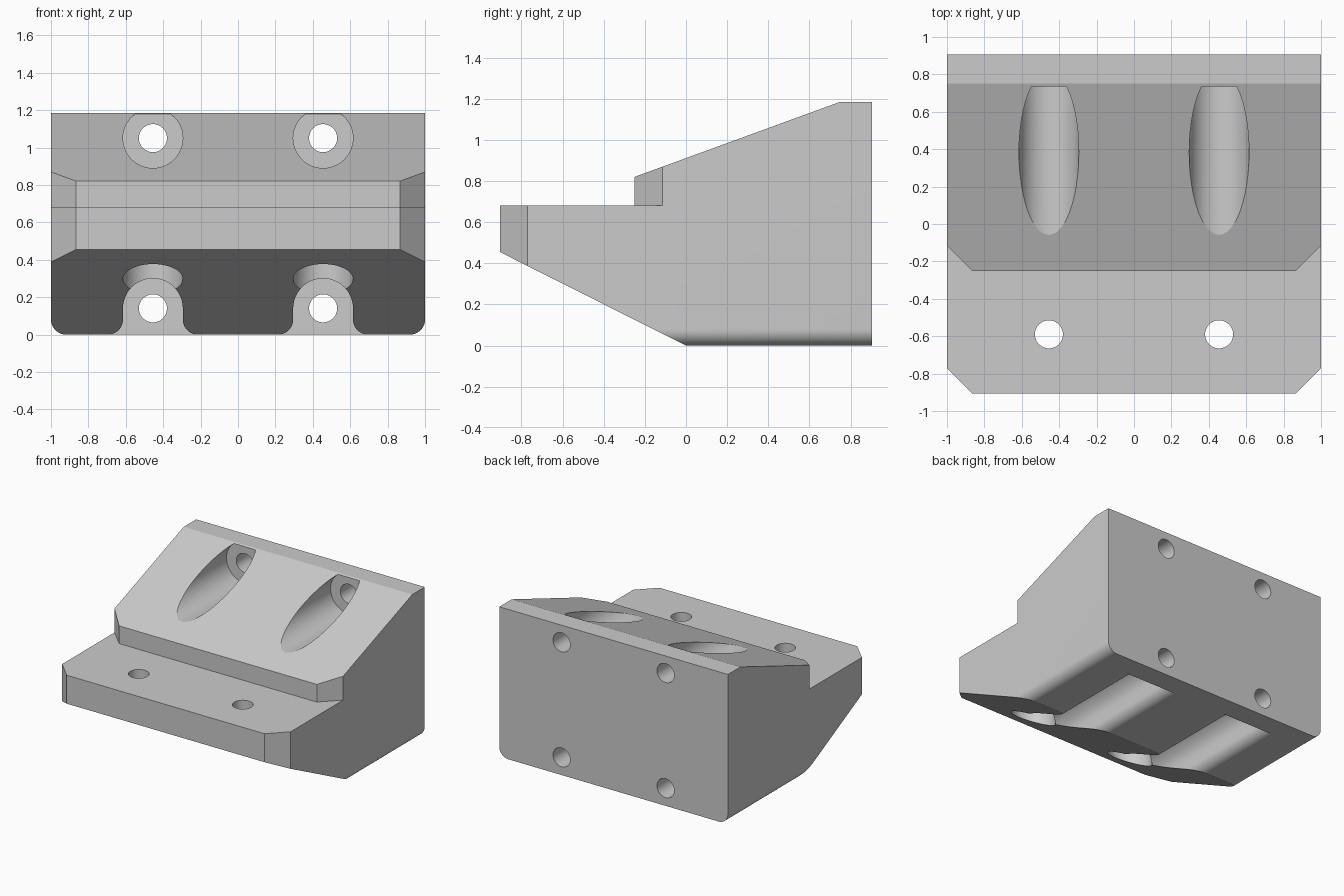
import bpy, bmesh
from math import sin, cos, radians
from mathutils import Vector

cube = bpy.data.objects.get("Cube")
if cube:
    bpy.data.objects.remove(cube, do_unlink=True)

BOLT_X, BOLT_R, HEAD_R = 0.455, 0.075, 0.16
LOW_Z, HIGH_Z, BOLT_Y = 0.14, 1.05, -0.59
WALL_Y, FILLET = 0.735, 0.08


def arc(cx, cy, r, start, end, steps):
    angles = [radians(start + (end - start) * i / steps) for i in range(steps + 1)]
    return [(cx + r * cos(a), cy + r * sin(a)) for a in angles]


def prism(name, profile, axis, low, high):
    """Extrude a 2D profile along one axis; the profile fills the other two."""
    place = {"x": lambda a, b, t: (t, a, b),
             "y": lambda a, b, t: (a, t, b),
             "z": lambda a, b, t: (a, b, t)}[axis]
    bm = bmesh.new()
    face = bm.faces.new([bm.verts.new(place(a, b, low)) for a, b in profile])
    new = bmesh.ops.extrude_face_region(bm, geom=[face])["geom"]
    shift = Vector(place(0, 0, high - low))
    bmesh.ops.translate(bm, vec=shift, verts=[v for v in new if isinstance(v, bmesh.types.BMVert)])
    bmesh.ops.recalc_face_normals(bm, faces=bm.faces)
    mesh = bpy.data.meshes.new(name)
    bm.to_mesh(mesh)
    bm.free()
    obj = bpy.data.objects.new(name, mesh)
    bpy.context.collection.objects.link(obj)
    return obj


def cut(body, cutter):
    cutter.hide_render = True
    mod = body.modifiers.new("cut", "BOOLEAN")
    mod.operation, mod.solver, mod.object = "DIFFERENCE", "EXACT", cutter
    bpy.context.view_layer.objects.active = body
    bpy.ops.object.modifier_apply(modifier=mod.name)
    bpy.data.objects.remove(cutter, do_unlink=True)


def rod(name, x, other, r, axis, low, high):
    return prism(name, arc(x, other, r, 0, 360, 48)[:-1], axis, low, high)


# Main block from its side profile
side = [(-0.905, 0.68), (-0.905, 0.455), (0, 0), (0.905, 0), (0.905, 1.185),
        (0.75, 1.185), (-0.25, 0.82), (-0.25, 0.68)]
block = prism("mounting_block", side, "x", -1, 1)

for s in (-1, 1):
    # Corner chamfers on the shelf and the upper step
    for y, low, high in ((-0.905, -0.1, 0.9), (-0.25, 0.68, 1.4)):
        corner = [(s * 0.765, y - 0.1), (s * 1.1, y - 0.1), (s * 1.1, y + 0.235)]
        cut(block, prism("chamfer_cutter", corner, "z", low, high))

    # Rounded lower side edges
    edge = [(s * a, b) for a, b in arc(1 - FILLET, FILLET, FILLET, -90, 0, 12)]
    edge += [(s * 1.1, FILLET), (s * 1.1, -0.1), (s * (1 - FILLET), -0.1)]
    cut(block, prism("edge_cutter", edge, "y", -1.2, 1.2))

    # Arched slot underneath, flaring out at the bottom face
    x = s * BOLT_X
    flare = HEAD_R + FILLET
    slot = [(x - flare, -0.1)] + arc(x - flare, FILLET, FILLET, -90, 0, 12)
    slot += arc(x, LOW_Z, HEAD_R, 180, 0, 24)
    slot += arc(x + flare, FILLET, FILLET, 180, 270, 12) + [(x + flare, -0.1)]
    cut(block, prism("slot_cutter", slot, "y", -1.2, WALL_Y))

    # Round channel in the slope, and bolt holes through the back wall
    cut(block, rod("channel_cutter", x, HIGH_Z, HEAD_R, "y", -0.6, WALL_Y))
    for z in (LOW_Z, HIGH_Z):
        cut(block, rod("bolt_cutter", x, z, BOLT_R, "y", 0.6, 1.2))

    # Shelf bolt hole with a counterbore from below
    cut(block, rod("counterbore_cutter", x, BOLT_Y, HEAD_R, "z", -0.1, 0.51))
    cut(block, rod("shelf_bolt_cutter", x, BOLT_Y, BOLT_R, "z", 0.4, 0.9))

# Plain grey finish
grey = bpy.data.materials.new("plain_grey")
grey.use_nodes = True
colour = (0.6, 0.6, 0.6, 1)
grey.diffuse_color = colour
grey.node_tree.nodes["Principled BSDF"].inputs["Base Color"].default_value = colour
block.data.materials.clear()
block.data.materials.append(grey)

bpy.ops.object.select_all(action="DESELECT")
block.select_set(True)
bpy.context.view_layer.objects.active = block
bpy.ops.object.shade_smooth_by_angle(angle=radians(20))
